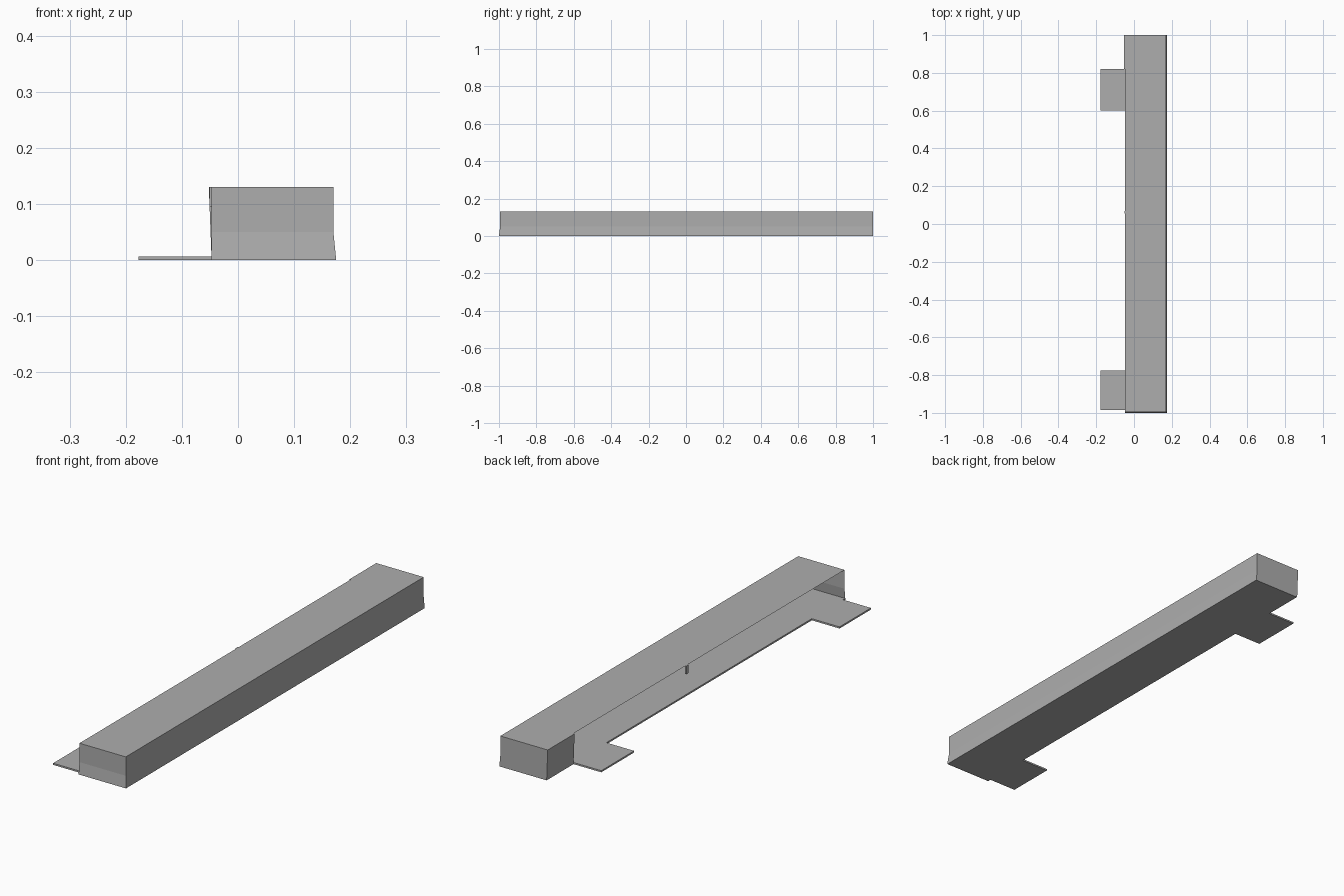
import bpy, bmesh

if "Cube" in bpy.data.objects:
    bpy.data.objects.remove(bpy.data.objects["Cube"])

gray = bpy.data.materials.new("plain gray")
gray.diffuse_color = (0.42, 0.42, 0.42, 1)
gray.use_nodes = True
gray.node_tree.nodes["Principled BSDF"].inputs["Base Color"].default_value = gray.diffuse_color


def add_mesh(name, bm):
    bmesh.ops.recalc_face_normals(bm, faces=bm.faces)
    me = bpy.data.meshes.new(name)
    bm.to_mesh(me)
    bm.free()
    me.materials.append(gray)
    ob = bpy.data.objects.new(name, me)
    bpy.context.collection.objects.link(ob)
    return ob


def prism(name, outline, z0, z1):
    bm = bmesh.new()
    face = bm.faces.new([bm.verts.new((x, y, z0)) for x, y in outline])
    ext = bmesh.ops.extrude_face_region(bm, geom=[face])
    for v in ext["geom"]:
        if isinstance(v, bmesh.types.BMVert):
            v.co.z = z1
    return add_mesh(name, bm)


LEFT, OPEN_END = -0.047, 0.82

# floor plate with two tabs projecting through the open side
prism("floor_with_tabs", [
    (0.174, -0.999), (0.174, 0.998), (LEFT, 0.998), (LEFT, 0.82),
    (-0.177, 0.82), (-0.177, 0.60), (LEFT, 0.60), (LEFT, -0.775),
    (-0.177, -0.775), (-0.177, -0.985), (LEFT, -0.985), (LEFT, -0.999)],
    0.0, 0.007)

# thin cover: front, right and back walls with a flared foot, plus the top
bm = bmesh.new()
rings = []
for z, right, front in ((0, 0.175, -1.0), (0.05, 0.170, -0.994), (0.13, 0.170, -0.994)):
    back_left = LEFT - 0.005 * z / 0.13
    pts = [(LEFT, front), (right, front), (right, 1.0),
           (back_left, 1.0), (back_left, OPEN_END)]
    rings.append([bm.verts.new((x, y, z)) for x, y in pts])
for low, high in zip(rings, rings[1:]):
    for i in range(4):
        bm.faces.new((low[i], low[i + 1], high[i + 1], high[i]))
corner = bm.verts.new((LEFT, OPEN_END, 0.13))
bm.faces.new(rings[-1] + [corner])
add_mesh("cover", bm)

# small catch at the middle of the open edge
prism("catch", [(-0.051, 0.055), (-0.045, 0.055), (-0.045, 0.07), (-0.051, 0.07)],
      0.095, 0.13)
